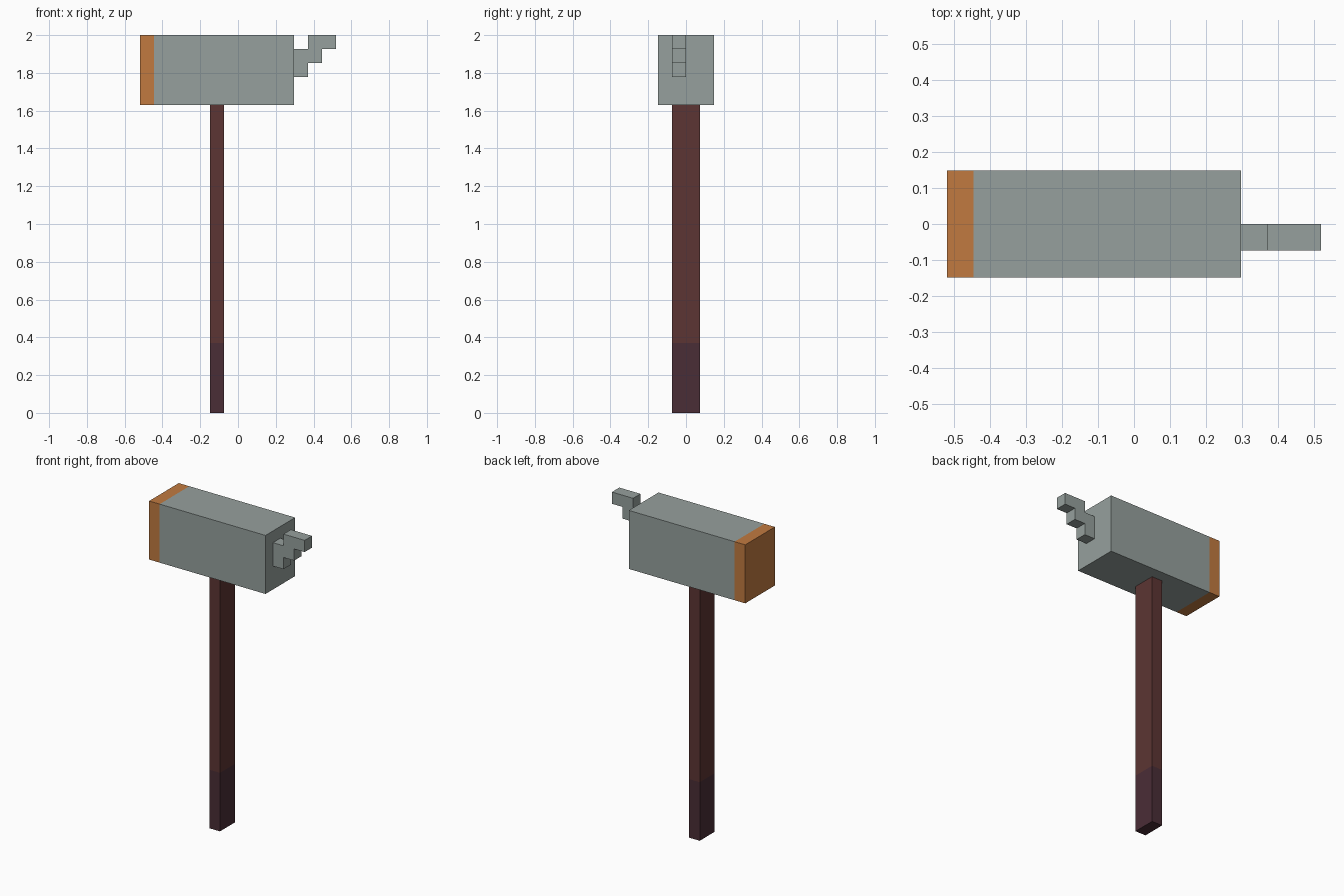
import bpy
import bmesh

U = 2 / 27  # one block of the model's grid; the hammer is 27 blocks tall

cube = bpy.data.objects.get("Cube")
if cube:
    bpy.data.objects.remove(cube, do_unlink=True)


def material(name, rgb):
    """Flat material from an 8-bit sRGB colour, stored as linear."""
    linear = [((c / 255 + 0.055) / 1.055) ** 2.4 for c in rgb] + [1]
    mat = bpy.data.materials.new(name)
    mat.use_nodes = True
    mat.diffuse_color = linear
    mat.node_tree.nodes["Principled BSDF"].inputs["Base Color"].default_value = linear
    return mat


steel = material("grey_steel", (150, 160, 157))
copper = material("orange_copper", (193, 122, 64))
wood = material("red_brown_wood", (92, 53, 51))
leather = material("dark_grip", (74, 45, 54))


def prism(name, profile, y0, y1, mats, cut=None):
    """Extrude an x-z profile along y. cut = (axis, position): faces below it use mats[1]."""
    bm = bmesh.new()
    face = bm.faces.new([bm.verts.new((x * U, y0 * U, z * U)) for x, z in profile])
    ext = bmesh.ops.extrude_face_region(bm, geom=[face])
    moved = [g for g in ext["geom"] if isinstance(g, bmesh.types.BMVert)]
    bmesh.ops.translate(bm, verts=moved, vec=(0, (y1 - y0) * U, 0))
    if cut:
        axis, pos = cut
        point, normal = [0, 0, 0], [0, 0, 0]
        point[axis], normal[axis] = pos * U, 1
        bmesh.ops.bisect_plane(bm, geom=bm.verts[:] + bm.edges[:] + bm.faces[:],
                               plane_co=point, plane_no=normal)
        for f in bm.faces:
            f.material_index = int(f.calc_center_median()[axis] < pos * U)
    bmesh.ops.recalc_face_normals(bm, faces=bm.faces)
    mesh = bpy.data.meshes.new(name)
    bm.to_mesh(mesh)
    bm.free()
    for m in mats:
        mesh.materials.append(m)
    obj = bpy.data.objects.new(name, mesh)
    bpy.context.collection.objects.link(obj)
    return obj


def rect(x0, x1, z0, z1):
    return [(x0, z0), (x1, z0), (x1, z1), (x0, z1)]


# Handle with a dark grip at the bottom
prism("handle", rect(-2, -1, 0, 22), -1, 1, [wood, leather], cut=(2, 5))

# Hammer head with a copper striking face on its right end
prism("hammer_head", rect(-7, 4, 22, 27), -2, 2, [steel, copper], cut=(0, -6))

# Stepped claw rising from the left end
claw = [(4, 24), (5, 24), (5, 25), (6, 25), (6, 26), (7, 26),
        (7, 27), (5, 27), (5, 26), (4, 26)]
prism("claw", claw, -1, 0, [steel])
